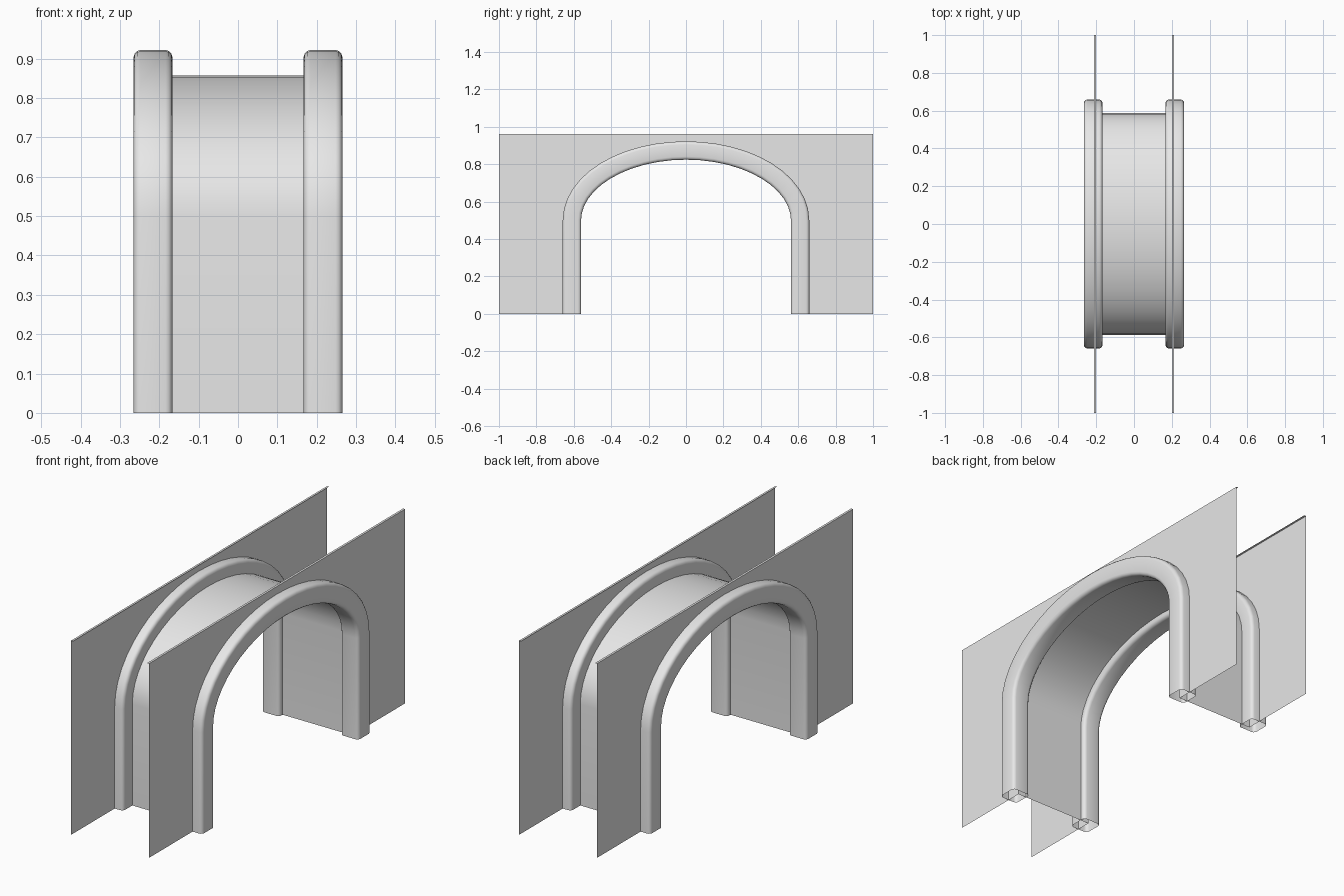
import bpy, bmesh, math
from mathutils import Vector

cube = bpy.data.objects.get("Cube")
if cube:
    bpy.data.objects.remove(cube, do_unlink=True)

# Single plain material
GREY = (0.8, 0.8, 0.8, 1.0)
mat = bpy.data.materials.new("light grey")
mat.use_nodes = True
mat.diffuse_color = GREY
mat.node_tree.nodes["Principled BSDF"].inputs["Base Color"].default_value = GREY

SPRING = 0.5      # height where the straight legs meet the arch
SEGMENTS = 24


def arch(half_width, rise):
    """Points (y, z) and outward normals: leg, half ellipse, leg."""
    out = [(Vector((half_width, 0)), Vector((1, 0)))]
    for i in range(SEGMENTS + 1):
        a = math.pi * i / SEGMENTS
        c, s = math.cos(a), math.sin(a)
        normal = Vector((c / half_width, s / rise)).normalized()
        out.append((Vector((half_width * c, SPRING + rise * s)), normal))
    out.append((Vector((-half_width, 0)), Vector((-1, 0))))
    return out


def finish(name, bm, smooth_angle=None, fix_normals=True):
    if fix_normals:
        bmesh.ops.recalc_face_normals(bm, faces=bm.faces)
    me = bpy.data.meshes.new(name)
    bm.to_mesh(me)
    bm.free()
    me.materials.append(mat)
    ob = bpy.data.objects.new(name, me)
    bpy.context.collection.objects.link(ob)
    if smooth_angle:
        bpy.ops.object.select_all(action='DESELECT')
        ob.select_set(True)
        bpy.context.view_layer.objects.active = ob
        bpy.ops.object.shade_smooth_by_angle(angle=math.radians(smooth_angle))
    return ob


def bridge(bm, rows, closed):
    for r0, r1 in zip(rows, rows[1:]):
        n = len(r0)
        for j in range(n if closed else n - 1):
            k = (j + 1) % n
            bm.faces.new((r0[j], r0[k], r1[k], r1[j]))


def rounded_square(half, radius, steps):
    """Cross-section points (sideways, outward)."""
    pts = []
    for q in range(4):
        mid = math.radians(45 + 90 * q)
        cx = math.copysign(half - radius, math.cos(mid))
        cy = math.copysign(half - radius, math.sin(mid))
        for i in range(steps + 1):
            a = math.pi / 2 * (q + i / steps)
            pts.append((cx + radius * math.cos(a), cy + radius * math.sin(a)))
    return pts


def arch_frame(name, side):
    # Rounded square trim swept along the arch, open at the feet
    bm = bmesh.new()
    section = rounded_square(0.049, 0.017, 3)
    rows = []
    for p, n in arch(0.61, 0.373):
        row = []
        for u, v in section:
            q = p + n * v
            row.append(bm.verts.new((side * 0.216 + u, q.x, max(q.y, 0))))
        rows.append(row)
    bridge(bm, rows, True)
    finish(name, bm, 50)


def wall(name, side):
    # Thin sheet with an arched opening and a narrow lip along the top
    bm = bmesh.new()
    x, height, lip = side * 0.213, 0.96, 0.011
    outline = [Vector((-1, 0)), Vector((-1, height)),
               Vector((1, height)), Vector((1, 0))]
    outline += [p for p, n in arch(0.587, 0.357)]
    verts = [bm.verts.new((x, p.x, p.y)) for p in outline]
    face = bm.faces.new(verts)
    face.normal_update()
    if face.normal.x * side < 0:
        face.normal_flip()
    a, b = verts[1], verts[2]
    inner = [bm.verts.new((x - side * lip, v.co.y, height)) for v in (b, a)]
    top = bm.faces.new((a, b, *inner))
    top.normal_update()
    if top.normal.z < 0:
        top.normal_flip()
    finish(name, bm, fix_normals=False)


def passage_lining():
    # Vaulted sheet joining both walls
    bm = bmesh.new()
    rows = [[bm.verts.new((x, p.x, p.y)) for x in (-0.213, 0.213)]
            for p, n in arch(0.587, 0.357)]
    bridge(bm, rows, False)
    finish("passage_lining", bm, 40)


for label, side in (("left", 1), ("right", -1)):
    wall(label + "_wall", side)
    arch_frame(label + "_arch_frame", side)
passage_lining()
